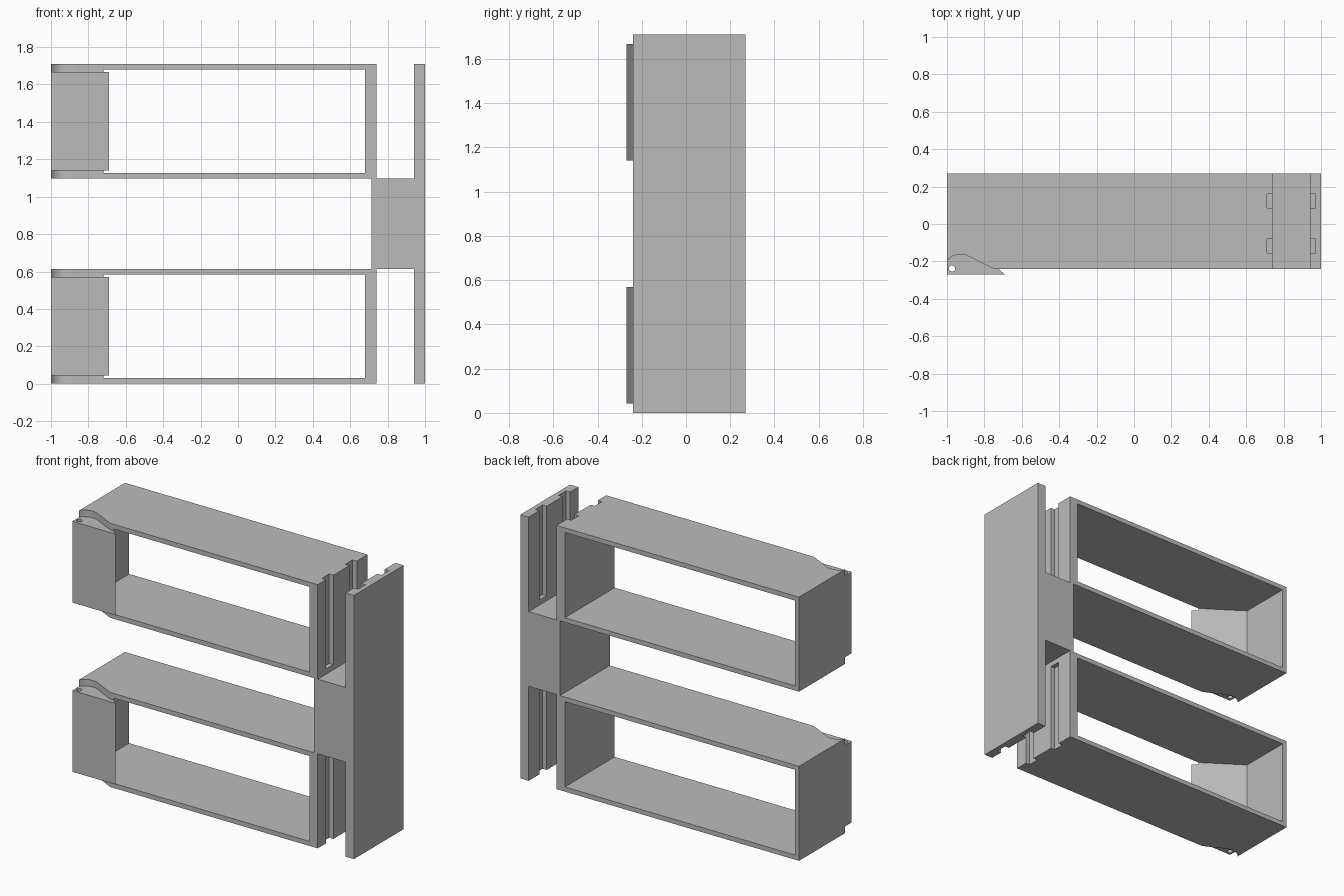
import bpy
import math

cube = bpy.data.objects.get("Cube")
if cube:
    bpy.data.objects.remove(cube, do_unlink=True)

grey = bpy.data.materials.new("plain_grey")
grey.use_nodes = True
grey.diffuse_color = (0.5, 0.5, 0.5, 1)
grey.node_tree.nodes["Principled BSDF"].inputs["Base Color"].default_value = (0.5, 0.5, 0.5, 1)


def prism(name, outline, z0, z1):
    """Extrude a counter-clockwise plan outline between two heights."""
    n = len(outline)
    verts = [(x, y, z) for z in (z0, z1) for x, y in outline]
    faces = [list(range(n))[::-1], list(range(n, 2 * n))]
    faces += [(i, (i + 1) % n, n + (i + 1) % n, n + i) for i in range(n)]
    mesh = bpy.data.meshes.new(name)
    mesh.from_pydata(verts, [], faces)
    mesh.materials.append(grey)
    obj = bpy.data.objects.new(name, mesh)
    bpy.context.collection.objects.link(obj)
    return obj


def rect(x0, x1, y0, y1):
    return [(x0, y0), (x1, y0), (x1, y1), (x0, y1)]


def activate(obj):
    bpy.ops.object.select_all(action='DESELECT')
    obj.select_set(True)
    bpy.context.view_layer.objects.active = obj


def cut(obj, cutter):
    """Subtract a helper solid, then discard it."""
    cutter.hide_render = True
    activate(obj)
    mod = obj.modifiers.new("cut", 'BOOLEAN')
    mod.operation = 'DIFFERENCE'
    mod.solver = 'EXACT'
    mod.object = cutter
    bpy.ops.object.modifier_apply(modifier=mod.name)
    bpy.data.objects.remove(cutter, do_unlink=True)


def smooth(obj):
    activate(obj)
    bpy.ops.object.shade_smooth_by_angle(angle=math.radians(30))


FRONT, BACK, HEIGHT, FRAME_H = -0.24, 0.27, 1.71, 0.613
groove_rows = [(-0.155, -0.08), (0.085, 0.16)]

# Curved seat shared by the frame corner and the clip, from left wall to front edge
seat = [(-1, -0.2), (-0.985, -0.182), (-0.965, -0.169), (-0.94, -0.162),
        (-0.915, -0.162), (-0.89, -0.169), (-0.86, -0.185),
        (-0.765, -0.232), (-0.745, FRONT), (-0.725, FRONT)]

frame_outline = seat + [(0.74, FRONT), (0.74, BACK), (-1, BACK)]
cavity_outline = [(-0.97, -0.07), (-0.632, -0.3), (0.68, -0.3), (0.68, 0.4), (-0.97, 0.4)]
clip_outline = [(-1, -0.27), (-0.69, -0.27)] + seat[::-1]
pin_hole = [(-0.973 + 0.017 * math.cos(a * math.tau / 24),
             -0.238 + 0.017 * math.sin(a * math.tau / 24)) for a in range(24)]


def cut_grooves(obj, z0, z1):
    for y0, y1 in groove_rows:
        cut(obj, prism("groove_cutter", rect(0.71, 0.97, y0, y1), z0, z1))


# Two open frames, each with a hinged clip at its front corner
for level, base, grooves in (("lower", 0, (-0.1, 0.58)),
                             ("upper", HEIGHT - FRAME_H, (1.13, 1.8))):
    frame = prism(level + "_frame", frame_outline, base, base + FRAME_H)
    cut(frame, prism("cavity_cutter", cavity_outline, base + 0.03, base + FRAME_H - 0.03))
    cut_grooves(frame, *grooves)
    smooth(frame)

    clip = prism(level + "_clip", clip_outline, base + 0.043, base + FRAME_H - 0.043)
    cut(clip, prism("pin_cutter", pin_hole, base - 0.1, base + FRAME_H + 0.1))
    smooth(clip)

# Tall side plate with grooves at both ends
side_plate = prism("side_plate", rect(0.94, 1, FRONT, BACK), 0, HEIGHT)
cut_grooves(side_plate, -0.1, 0.58)
cut_grooves(side_plate, 1.13, 1.8)

# Block joining the frames to the side plate
prism("connector_block", rect(0.715, 0.94, FRONT, BACK), FRAME_H, HEIGHT - FRAME_H)
